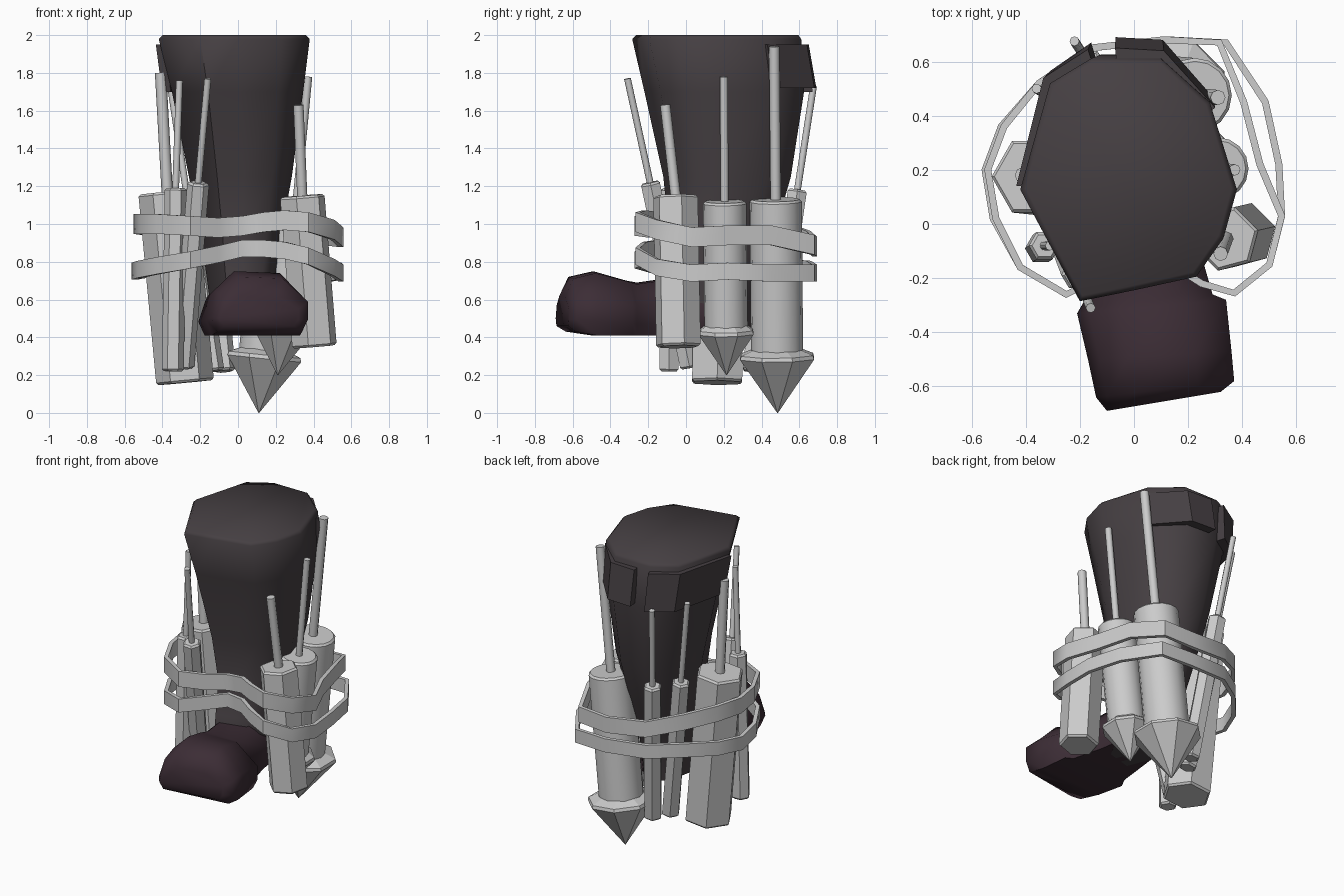
import bpy, bmesh, math
from mathutils import Vector

if "Cube" in bpy.data.objects:
    bpy.data.objects.remove(bpy.data.objects["Cube"])


def material(name, rgb):
    m = bpy.data.materials.new(name)
    m.diffuse_color = (*rgb, 1)
    m.use_nodes = True
    m.node_tree.nodes["Principled BSDF"].inputs["Base Color"].default_value = m.diffuse_color
    return m


LEATHER = material("dark_leather", (0.06, 0.05, 0.055))
FOOT = material("dark_purple_leather", (0.045, 0.026, 0.036))


def make(name, verts, faces, mat=None, angle=None):
    me = bpy.data.meshes.new(name)
    me.from_pydata([tuple(v) for v in verts], [], faces)
    bm = bmesh.new()
    bm.from_mesh(me)
    bmesh.ops.recalc_face_normals(bm, faces=bm.faces)
    bm.to_mesh(me)
    bm.free()
    ob = bpy.data.objects.new(name, me)
    bpy.context.collection.objects.link(ob)
    if mat:
        me.materials.append(mat)
    if angle:
        bpy.ops.object.select_all(action='DESELECT')
        bpy.context.view_layer.objects.active = ob
        ob.select_set(True)
        bpy.ops.object.shade_smooth_by_angle(angle=math.radians(angle))
    return ob


def loft(name, rings, mat=None, angle=None, closed=False):
    """Skin equal rings; capped at both ends, or joined into a loop when closed."""
    n, m = len(rings[0]), len(rings)
    verts = [p for r in rings for p in r]
    faces = [(i * n + j, i * n + (j + 1) % n, (i + 1) % m * n + (j + 1) % n, (i + 1) % m * n + j)
             for i in range(m if closed else m - 1) for j in range(n)]
    if not closed:
        faces += [tuple(range(n))[::-1], tuple(range(len(verts) - n, len(verts)))]
    return make(name, verts, faces, mat, angle)


def turned(name, a, b, profile, n, angle=None, spin=0.0):
    """Lathe a (distance, radius) profile along the line from a towards b."""
    a, b = Vector(a), Vector(b)
    d = (b - a).normalized()
    u = Vector((1, 0, 0))
    u = (u - d * u.dot(d)).normalized()
    v = d.cross(u)
    rings = []
    for t, r in profile:
        rings.append([a + d * t + (u * math.cos(k) + v * math.sin(k)) * r
                      for k in (2 * math.pi * (i + spin) / n for i in range(n))])
    return loft(name, rings, None, angle)


def rocket(name, bottom, top, stick_end, r, stick_r, n, cone=None, spin=0.0):
    L = (Vector(top) - Vector(bottom)).length
    c = min(0.012, r * 0.2)
    start = cone[1] if cone else 0
    angle = 40 if n > 8 else None
    turned(name + "_tube", bottom, top,
           [(start, r - c), (start + c, r), (L - c, r), (L, r - c)], n, angle, spin)
    turned(name + "_stick", top, stick_end,
           [(-0.05, stick_r), ((Vector(stick_end) - Vector(top)).length, stick_r)], 8, 50)
    if cone:
        cr, h = cone
        turned(name + "_nose", bottom, top,
               [(0, 0.002), (h - 0.02, cr), (h, cr * 0.97), (h + 0.03, r * 0.95)], 8, None, 0.5)


# Boot leg: rim outline scaled down to the ankle
rim = [(-0.42, 0.13), (-0.2, -0.28), (0.0, -0.24), (0.23, -0.19), (0.33, -0.05), (0.38, 0.13),
       (0.28, 0.45), (0.1, 0.61), (-0.16, 0.61), (-0.31, 0.52)]


def leg_ring(z, x0, x1, y0, y1):
    return [(x0 + (x + 0.42) / 0.8 * (x1 - x0), y0 + (y + 0.28) / 0.89 * (y1 - y0), z) for x, y in rim]


loft("boot_leg", [leg_ring(*r) for r in (
    (0.41, -0.13, 0.18, -0.12, 0.34), (0.6, -0.15, 0.2, -0.18, 0.36), (0.75, -0.17, 0.2, -0.14, 0.4),
    (0.95, -0.2, 0.23, -0.09, 0.47), (1.25, -0.26, 0.285, -0.12, 0.555), (1.7, -0.35, 0.345, -0.22, 0.625),
    (1.98, -0.42, 0.38, -0.285, 0.61), (2.0, -0.4, 0.36, -0.265, 0.595))], LEATHER, 60)


# Boot foot: octagonal sections running forward, toe turned a little to +x
def foot_ring(y, x0, x1, z0, z1, skew):
    pts = [(0.06, 0), (0.94, 0), (1, 0.22), (1, 0.55), (0.74, 0.97), (0.28, 1), (0.08, 0.7), (0, 0.25)]
    return [(x0 + (x1 - x0) * a, y + skew * a, z0 + (z1 - z0) * b) for a, b in pts]


loft("boot_foot", [foot_ring(*r) for r in (
    (0.3, -0.1, 0.16, 0.42, 0.66, 0), (-0.05, -0.14, 0.23, 0.41, 0.72, 0), (-0.26, -0.17, 0.29, 0.41, 0.69, 0),
    (-0.33, -0.21, 0.34, 0.41, 0.7, 0.05), (-0.5, -0.17, 0.36, 0.41, 0.75, 0.03),
    (-0.64, -0.14, 0.37, 0.43, 0.72, 0.06), (-0.69, -0.1, 0.32, 0.46, 0.62, 0.07))], FOOT, 60)


# Folded cuff flaps at the back of the rim: lower edge leans outward at the back
def flap(name, outline, z0, z1, narrow, lean):
    c = Vector((-0.02, 0.17))
    rows = []
    for z, s, dy, off in ((z1, 1, 0, 1), (z0, narrow, lean, 1), (z0, narrow, lean, 0.88), (z1, 1, 0, 0.88)):
        rows.append([(c.x + (x - c.x) * s * off, c.y + (y - c.y) * off + dy, z) for x, y in outline])
    loft(name, [[row[j] for row in rows] for j in range(len(outline))], LEATHER)


flap("cuff_flap_left", [(-0.435, 0.14), (-0.335, 0.54), (-0.17, 0.645)], 1.7, 1.95, 0.92, 0.025)
flap("cuff_flap_right", [(-0.07, 0.65), (0.11, 0.64), (0.3, 0.43)], 1.72, 1.95, 0.97, 0.04)

# Right-hand fireworks: one hexagonal, two with pointed noses
rocket("right_front_rocket", (0.405, -0.04, 0.35), (0.34, -0.055, 1.15), (0.32, -0.11, 1.63),
       0.122, 0.027, 6, spin=0.25)
rocket("right_middle_rocket", (0.21, 0.215, 0.2), (0.31, 0.205, 1.12), (0.372, 0.2, 1.78),
       0.115, 0.021, 16, cone=(0.157, 0.24))
rocket("right_back_rocket", (0.11, 0.485, 0.0), (0.225, 0.475, 1.13), (0.31, 0.467, 1.94),
       0.138, 0.028, 16, cone=(0.212, 0.31))

# Left-hand fireworks: one large hexagonal, four thin
rocket("left_large_rocket", (-0.28, 0.165, 0.16), (-0.375, 0.175, 1.17), (-0.41, 0.18, 1.8),
       0.153, 0.03, 6)
for i, (a, b, c) in enumerate((
        ((-0.29, 0.02, 0.24), (-0.21, -0.19, 1.22), (-0.16, -0.31, 1.77)),
        ((-0.345, -0.09, 0.22), (-0.33, -0.08, 1.19), (-0.31, -0.08, 1.76)),
        ((-0.13, 0.35, 0.22), (-0.275, 0.445, 1.18), (-0.36, 0.5, 1.75)),
        ((-0.07, 0.45, 0.22), (-0.165, 0.59, 1.18), (-0.22, 0.675, 1.73)))):
    rocket("thin_rocket_%d" % (i + 1), a, b, c, 0.058, 0.018, 6)

# Two straps wrapped around the rockets: x, y, upper z, lower z, and pull-in of the upper strap
path = [(-0.55, 0.2, 1.0, 0.75, 0.01), (-0.52, 0.02, 1.0, 0.76, 0.01), (-0.42, -0.16, 1.0, 0.78, 0),
        (-0.25, -0.26, 0.99, 0.81, 0), (-0.11, -0.19, 0.98, 0.84, 0), (0.02, -0.13, 0.99, 0.87, 0),
        (0.14, -0.15, 1.01, 0.87, 0), (0.25, -0.22, 1.02, 0.86, 0), (0.37, -0.255, 1.01, 0.83, 0),
        (0.5, -0.15, 0.97, 0.77, 0), (0.545, 0.03, 0.93, 0.74, 0), (0.535, 0.22, 0.94, 0.75, 0.07),
        (0.485, 0.45, 0.94, 0.74, 0.08), (0.34, 0.67, 0.89, 0.74, 0.025), (0.12, 0.68, 0.88, 0.74, 0.01),
        (-0.16, 0.65, 0.91, 0.76, 0), (-0.35, 0.52, 0.96, 0.77, 0), (-0.49, 0.36, 0.99, 0.76, 0.01)]
for name, k, h in (("upper_strap", 2, 0.052), ("lower_strap", 3, 0.045)):
    mid = [Vector((p[0] - math.copysign(p[4] if k == 2 else 0, p[0]), p[1])) for p in path]
    rings = []
    for i, p in enumerate(path):
        t = (mid[(i + 1) % len(path)] - mid[i - 1]).normalized()
        side = Vector((t.y, -t.x)) * 0.013
        rings.append([(*(mid[i] + side * s), p[k] + h * v)
                      for s, v in ((1, -1), (1, 1), (-1, 1), (-1, -1))])
    loft(name, rings, None, 50, closed=True)
